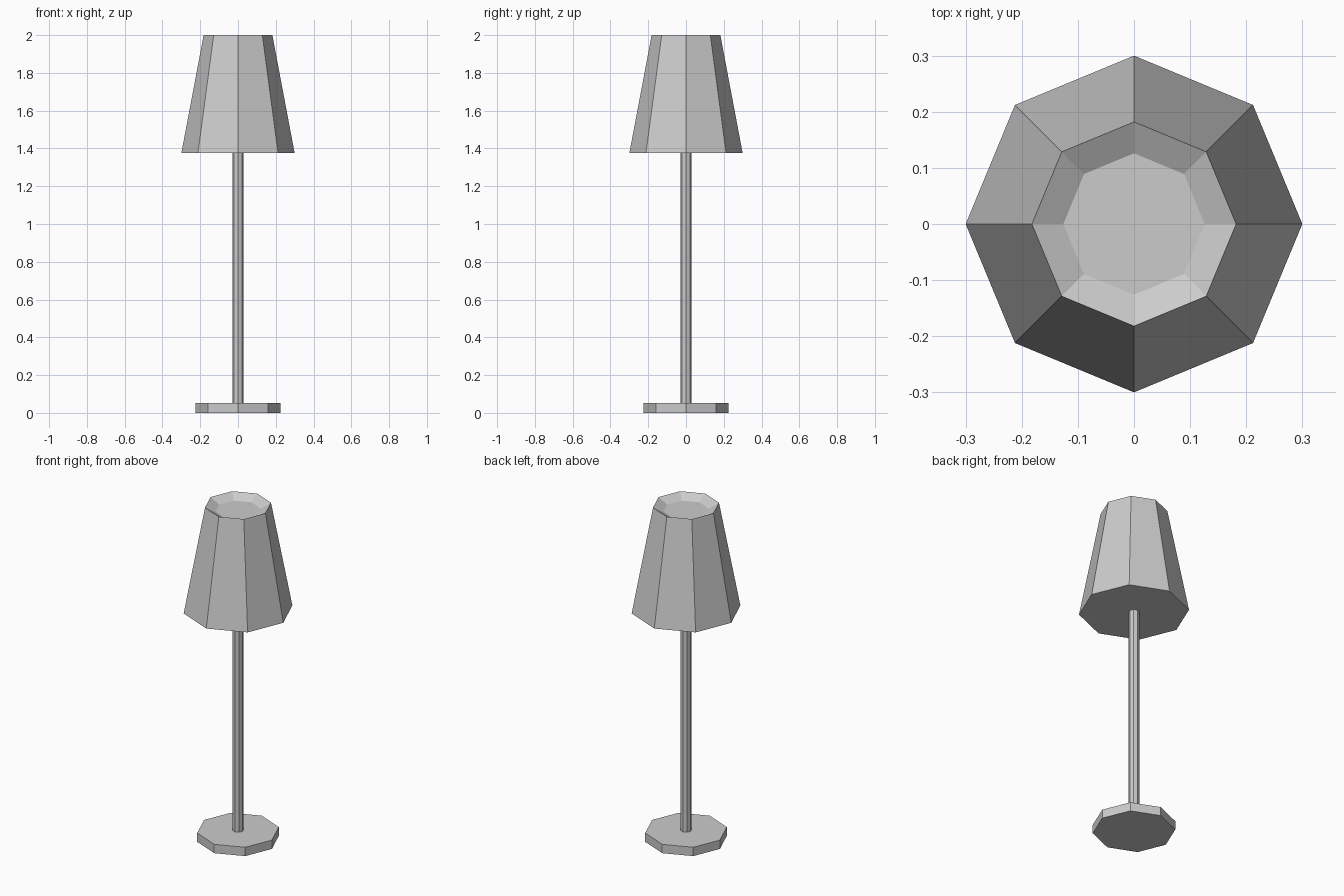
import bpy, bmesh
from math import cos, sin, tau

if "Cube" in bpy.data.objects:
    bpy.data.objects.remove(bpy.data.objects["Cube"])

SIDES = 8


def lathe(name, profile):
    """Flat-shaded octagonal solid from (radius, z) rings, capped at both ends."""
    bm = bmesh.new()
    rings = [[bm.verts.new((r * cos(tau * i / SIDES), r * sin(tau * i / SIDES), z))
              for i in range(SIDES)] for r, z in profile]
    for low, high in zip(rings, rings[1:]):
        for i in range(SIDES):
            j = (i + 1) % SIDES
            bm.faces.new((low[i], low[j], high[j], high[i]))
    bm.faces.new(rings[0][::-1])
    bm.faces.new(rings[-1])
    mesh = bpy.data.meshes.new(name)
    bm.to_mesh(mesh)
    bm.free()
    obj = bpy.data.objects.new(name, mesh)
    bpy.context.collection.objects.link(obj)
    return obj


# Flat foot
lathe("base", [(0.225, 0), (0.225, 0.053)])
# Slim pole between foot and shade
lathe("pole", [(0.03, 0.053), (0.03, 1.375)])
# Tapered shade with a shallow dished top
lathe("lampshade", [(0.30, 1.375), (0.182, 2.0), (0.126, 1.969)])
